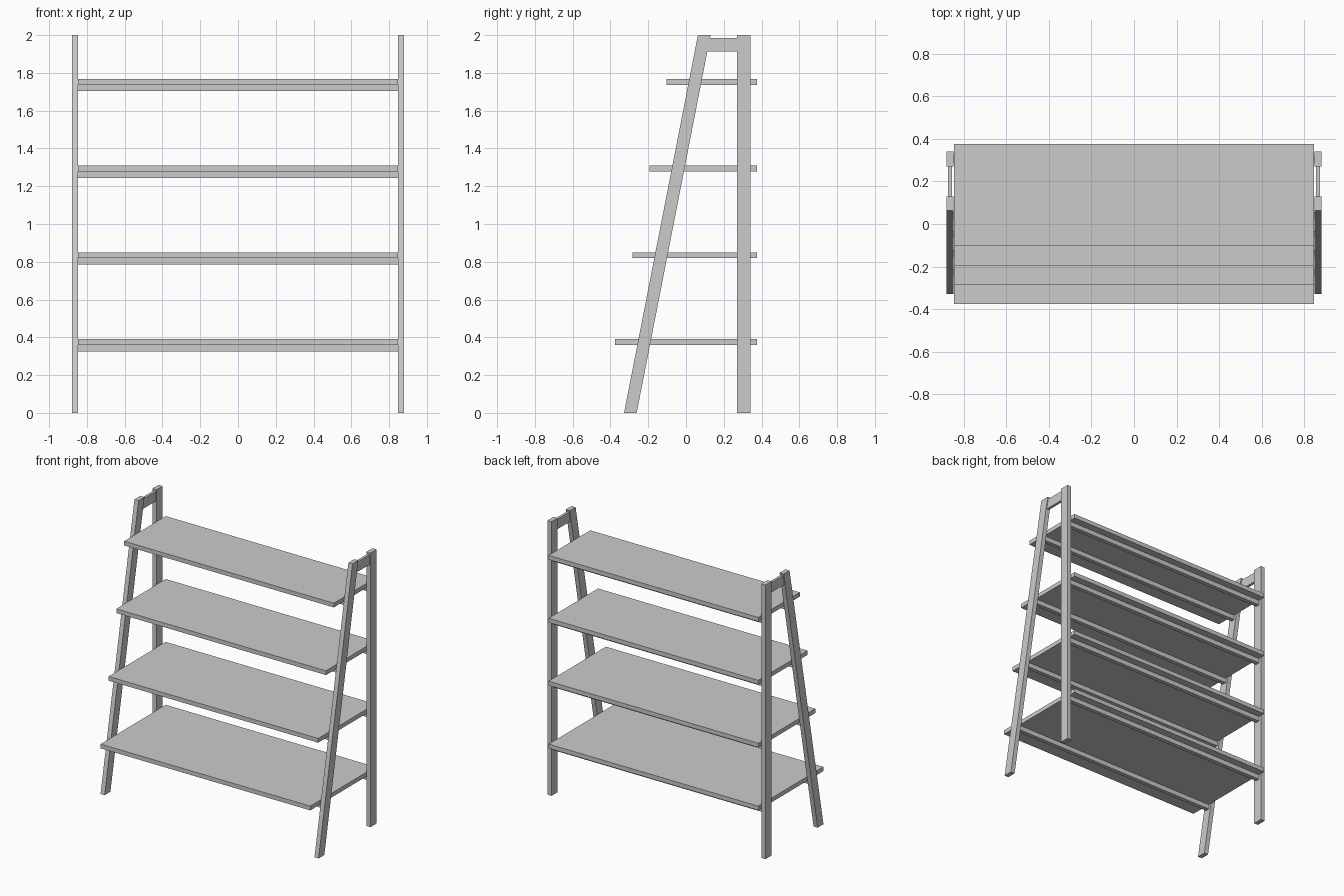
import bpy

if "Cube" in bpy.data.objects:
    bpy.data.objects.remove(bpy.data.objects["Cube"])

LEG_IN, LEG_OUT = 0.847, 0.88


def prism(name, profile, x0, x1):
    """Extrude a (y, z) outline along x."""
    n = len(profile)
    verts = [(x, y, z) for x in (x0, x1) for y, z in profile]
    faces = [tuple(range(n))[::-1], tuple(range(n, 2 * n))]
    faces += [(i, (i + 1) % n, (i + 1) % n + n, i + n) for i in range(n)]
    mesh = bpy.data.meshes.new(name)
    mesh.from_pydata(verts, [], faces)
    obj = bpy.data.objects.new(name, mesh)
    bpy.context.collection.objects.link(obj)
    return obj


def rect(y0, y1, z0, z1):
    return [(y0, z0), (y1, z0), (y1, z1), (y0, z1)]


def leg_y(z):
    """Front edge of the leaning leg at height z."""
    return -0.328 + 0.391 * z / 2


LEG_DEPTH = 0.067

# Side frames: right side modelled, left side mirrored
front_leg = [(leg_y(0), 0), (leg_y(0) + LEG_DEPTH, 0),
             (leg_y(2) + LEG_DEPTH, 2), (leg_y(2), 2)]
top_bar = [(leg_y(1.914) + LEG_DEPTH, 1.914), (0.27, 1.914),
           (0.27, 1.986), (leg_y(1.986) + LEG_DEPTH, 1.986)]
for part in (prism("front_leg", front_leg, LEG_IN, LEG_OUT),
             prism("back_leg", rect(0.27, 0.341, 0, 2), LEG_IN, LEG_OUT),
             prism("top_bar", top_bar, 0.854, 0.873)):
    mirror = part.modifiers.new("Mirror", 'MIRROR')
    mirror.use_axis[0] = True

# Shelves with a support rail at the front and back legs
for i, (top, front) in enumerate([(0.391, -0.375), (0.850, -0.284),
                                  (1.309, -0.194), (1.768, -0.104)], 1):
    under = top - 0.031
    low = under - 0.034
    prism(f"shelf_{i}", rect(front, 0.375, under, top), -0.846, 0.846)
    prism(f"back_rail_{i}", rect(0.29, 0.321, low, under), -LEG_IN, LEG_IN)
    mid = leg_y((low + under) / 2) + LEG_DEPTH / 2
    prism(f"front_rail_{i}", rect(mid - 0.015, mid + 0.015, low, under), -LEG_IN, LEG_IN)
